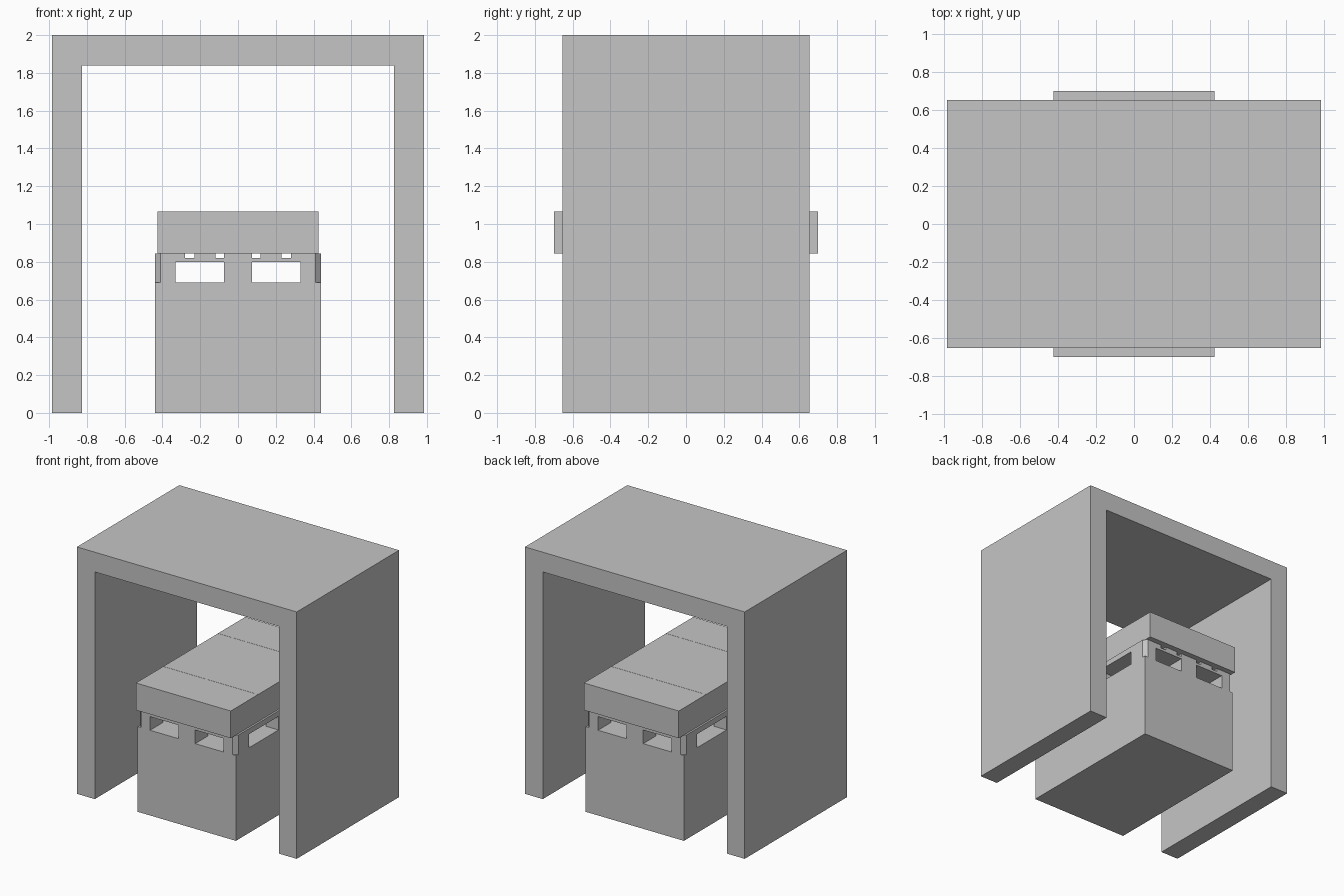
import bpy
from math import radians

default = bpy.data.objects.get("Cube")
if default:
    bpy.data.objects.remove(default, do_unlink=True)

# Single plain grey
GREY = (0.56, 0.56, 0.56, 1.0)
grey = bpy.data.materials.new("plain_grey")
grey.use_nodes = True
grey.diffuse_color = GREY
grey.node_tree.nodes["Principled BSDF"].inputs["Base Color"].default_value = GREY


def box(name, x, y, z, angle=0):
    """Box spanning the given (low, high) ranges."""
    spans = (x, y, z)
    bpy.ops.mesh.primitive_cube_add(size=1, location=[sum(s) / 2 for s in spans])
    ob = bpy.context.object
    ob.name = ob.data.name = name
    ob.scale = [s[1] - s[0] for s in spans]
    ob.rotation_euler.z = radians(angle)
    bpy.ops.object.transform_apply(location=True, rotation=True, scale=True)
    ob.data.materials.append(grey)
    return ob


def cut(target, cutter):
    """Subtract the cutter and discard it."""
    cutter.hide_render = True
    mod = target.modifiers.new("cut", 'BOOLEAN')
    mod.operation = 'DIFFERENCE'
    mod.solver = 'EXACT'
    mod.object = cutter
    bpy.context.view_layer.objects.active = target
    bpy.ops.object.modifier_apply(modifier=mod.name)
    bpy.data.objects.remove(cutter, do_unlink=True)


def both(low, high):
    """The range and its mirror image."""
    return (low, high), (-high, -low)


# Outer shell: a block with an open passage from front to back
W, D, WALL = 0.985, 0.655, 0.16
shell = box("outer_arch", (-W, W), (-D, D), (0, 2))
cut(shell, box("passage", (-W + WALL, W - WALL), (-1, 1), (-1, 2 - WALL)))

# Inner body
BW, TOP, SILL, HEAD = 0.44, 0.845, 0.69, 0.80
body = box("inner_body", (-BW, BW), (-D, D), (0, TOP))

# Window passages through both directions
for span in both(0.075, 0.33):
    cut(body, box("long_window", span, (-1, 1), (SILL, HEAD)))
for span in both(0.11, 0.49):
    cut(body, box("cross_window", (-1, 1), span, (SILL, HEAD)))

# Small vent grooves under the lid
for low, high in ((0.075, 0.12), (0.23, 0.28)):
    for span in both(low, high):
        cut(body, box("vent", span, (-1, 1), (0.82, 1)))

# Chamfered upper corners
HALF = 0.1
OUT = (HALF - 0.0212) * 0.7071
for sx in (-1, 1):
    for sy in (-1, 1):
        cx, cy = sx * (BW + OUT), sy * (D + OUT)
        cut(body, box("corner", (cx - HALF, cx + HALF),
                      (cy - HALF, cy + HALF), (SILL, 1), 45))

# Lid in three panels with hairline seams
LW, LD, SEAM, GAP = 0.425, 0.70, 0.35, 0.001
panels = {"lid_front": (-LD, -SEAM - GAP),
          "lid_middle": (-SEAM + GAP, SEAM - GAP),
          "lid_back": (SEAM + GAP, LD)}
for name, span in panels.items():
    box(name, (-LW, LW), span, (TOP, 1.065))
